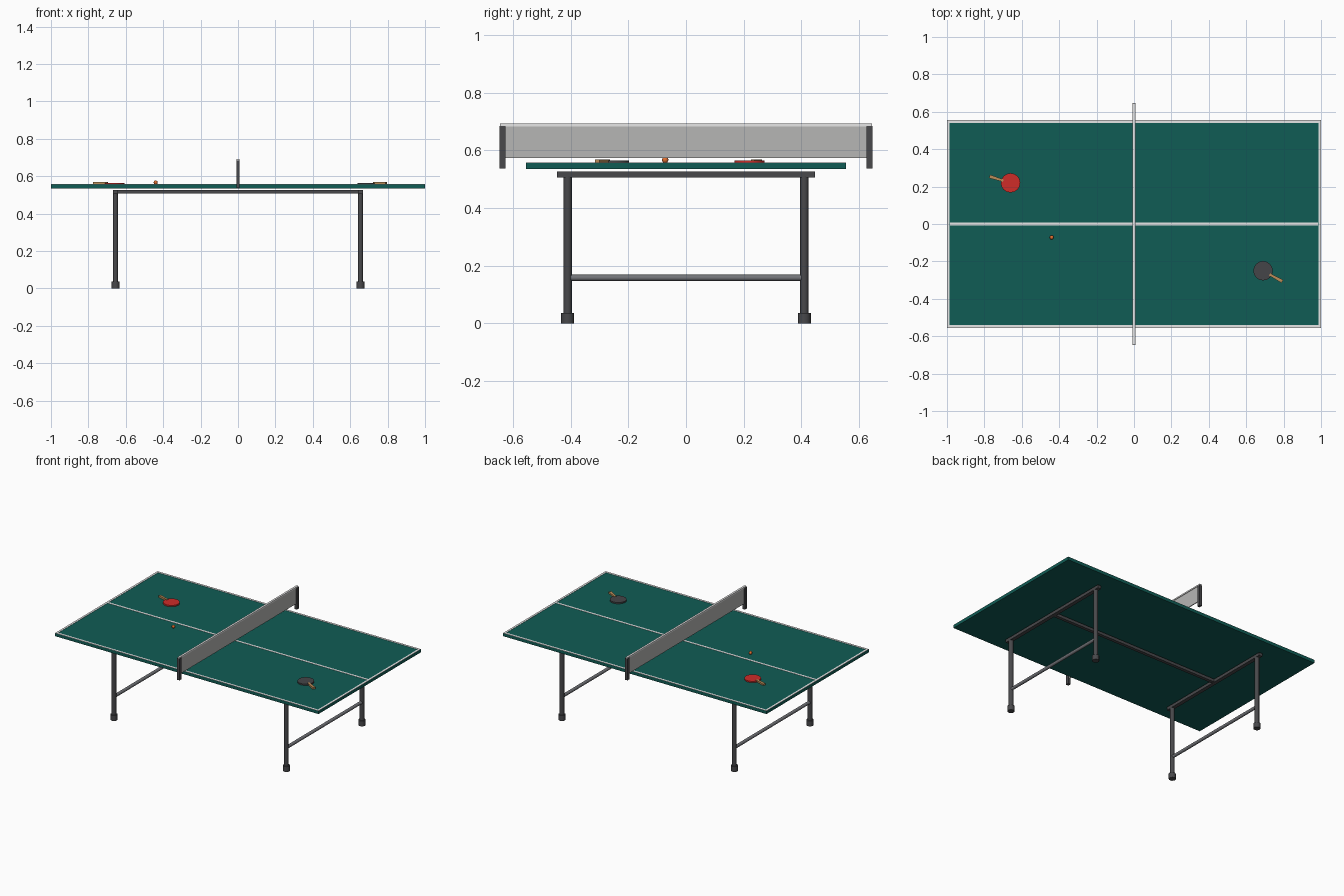
import bpy, math
from mathutils import Matrix, Vector

if "Cube" in bpy.data.objects:
    bpy.data.objects.remove(bpy.data.objects["Cube"])


def mat(name, rgb):
    m = bpy.data.materials.new(name)
    m.diffuse_color = (*rgb, 1)
    m.use_nodes = True
    m.node_tree.nodes["Principled BSDF"].inputs["Base Color"].default_value = m.diffuse_color
    return m


GREEN = mat("table green", (0.005, 0.107, 0.09))
WHITE = mat("line white", (0.8, 0.8, 0.8))
STEEL = mat("dark steel", (0.065, 0.065, 0.07))
BAR = mat("grey steel", (0.17, 0.175, 0.19))
NET = mat("net grey", (0.47, 0.47, 0.46))
RED = mat("rubber red", (0.62, 0.025, 0.022))
BLACK = mat("rubber black", (0.06, 0.06, 0.065))
WOOD = mat("handle wood", (0.5, 0.27, 0.1))
ORANGE = mat("ball orange", (0.75, 0.16, 0.03))


def finish(name, m):
    o = bpy.context.object
    o.name = name
    o.data.materials.append(m)
    return o


def box(name, x0, x1, y0, y1, z0, z1, m):
    bpy.ops.mesh.primitive_cube_add(size=1)
    o = finish(name, m)
    o.data.transform(Matrix.Translation(((x0 + x1) / 2, (y0 + y1) / 2, (z0 + z1) / 2))
                     @ Matrix.Diagonal((x1 - x0, y1 - y0, z1 - z0, 1)))
    return o


def rod(name, a, b, r, m, sides=12):
    a, b = Vector(a), Vector(b)
    bpy.ops.mesh.primitive_cylinder_add(vertices=sides, radius=r, depth=(b - a).length)
    o = finish(name, m)
    rot = (b - a).to_track_quat('Z', 'Y').to_matrix().to_4x4()
    o.data.transform(Matrix.Translation((a + b) / 2) @ rot)
    bpy.ops.object.shade_smooth_by_angle(angle=math.radians(35))
    return o


# table top and painted lines
T = 0.556
box("table_top", -1, 1, -0.555, 0.555, 0.535, T, GREEN)
L = T + 0.0015
box("centre_line", -0.985, 0.985, -0.007, 0.007, T - 0.001, L, WHITE)
for s in (-1, 1):
    y = sorted((s * 0.541, s * 0.555))
    x = sorted((s * 0.986, s * 1.0))
    box("side_line", -1, 1, *y, T - 0.001, L, WHITE)
    box("end_line", *x, -0.541, 0.541, T - 0.001, L, WHITE)

# under frame: two leg pairs joined by a spine
box("spine_rail", -0.655, 0.655, -0.011, 0.011, 0.507, 0.527, STEEL)
for sx in (-1, 1):
    x = sx * 0.655
    box("cross_rail", x - 0.013, x + 0.013, -0.447, 0.447, 0.506, 0.527, STEEL)
    rod("stretcher", (x, -0.41, 0.158), (x, 0.41, 0.158), 0.0108, BAR)
    for sy in (-1, 1):
        y = sy * 0.41
        rod("leg", (x, y, 0.01), (x, y, 0.51), 0.0145, STEEL)
        rod("foot", (x, y, 0), (x, y, 0.036), 0.0225, STEEL)

# net, tape and posts
box("net", -0.003, 0.003, -0.63, 0.63, 0.574, 0.684, NET)
box("net_tape", -0.007, 0.007, -0.645, 0.645, 0.683, 0.692, WHITE)
for s in (-1, 1):
    y = s * 0.636
    box("net_post", -0.009, 0.009, y - 0.011, y + 0.011, 0.536, 0.684, STEEL)


# paddles: round blade plus tapered handle
def paddle(name, x, y, deg, m):
    rod(name + "_blade", (x, y, T), (x, y, T + 0.009), 0.052, m, 16)
    h = box(name + "_handle", 0.04, 0.118, -0.009, 0.009, 0.001, 0.012, WOOD)
    for v in h.data.vertices:
        if v.co.x < 0.05:
            v.co.y *= 0.75
    h.data.transform(Matrix.Translation((x, y, T)) @ Matrix.Rotation(math.radians(deg), 4, 'Z'))


paddle("red_paddle", -0.66, 0.22, 163, RED)
paddle("black_paddle", 0.69, -0.25, -29, BLACK)

# ball
bpy.ops.mesh.primitive_uv_sphere_add(segments=12, ring_count=8, radius=0.011,
                                     location=(-0.44, -0.072, T + 0.0105))
finish("ball", ORANGE)
bpy.ops.object.shade_smooth()
